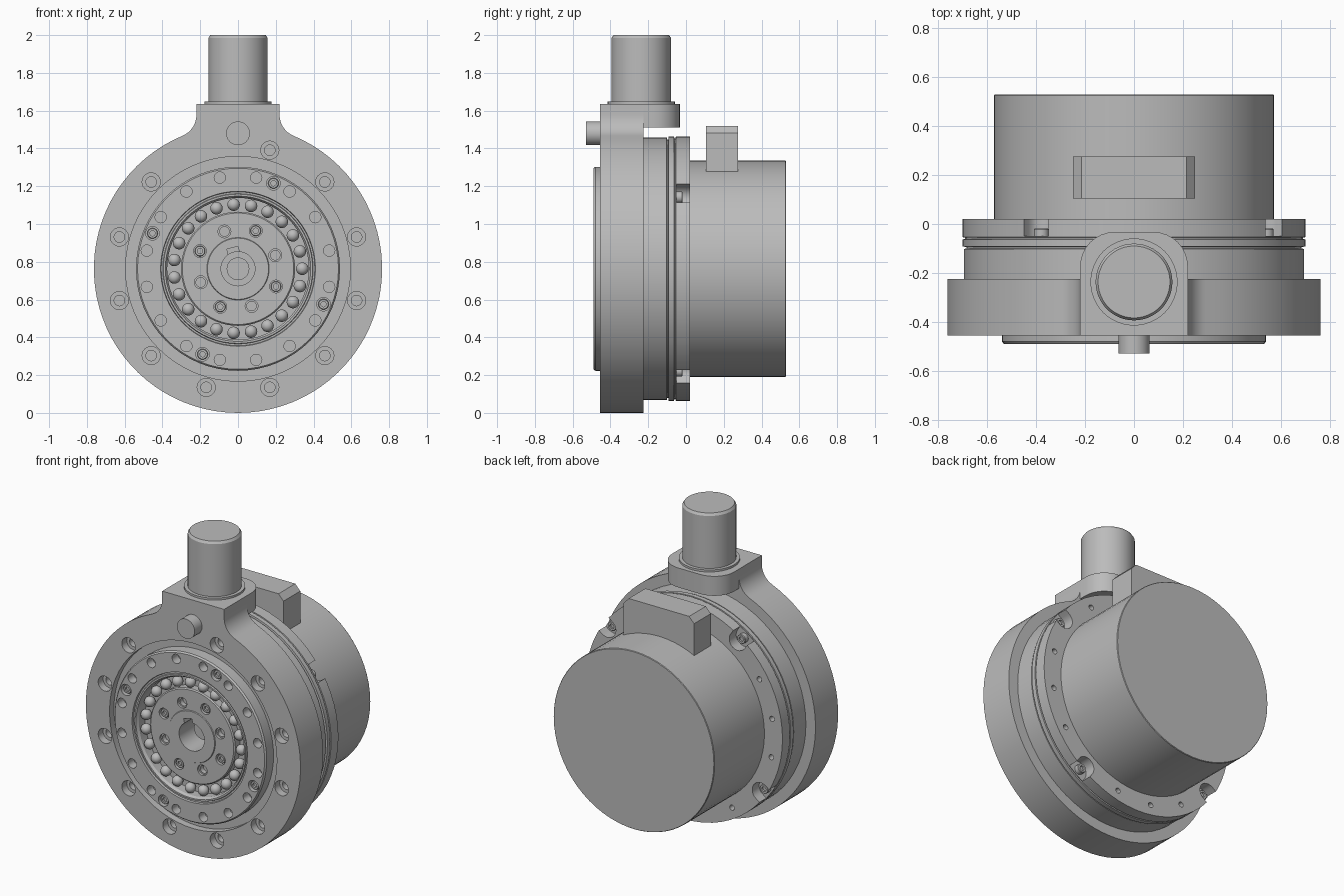
import bpy, bmesh
from math import pi, cos, sin, sqrt, atan2, radians
from mathutils import Matrix, Vector

cube = bpy.data.objects.get("Cube")
if cube:
    bpy.data.objects.remove(cube, do_unlink=True)

AXIS_Z = 0.763          # height of the main axis
COLOUR = (0.5, 0.5, 0.5, 1)
grey = bpy.data.materials.new("machined_grey")
grey.diffuse_color = COLOUR
grey.use_nodes = True
grey.node_tree.nodes["Principled BSDF"].inputs["Base Color"].default_value = COLOUR
parts = []


def polar(r, deg, y=0.0):
    a = radians(deg)
    return Vector((r * cos(a), y, AXIS_Z + r * sin(a)))


def lathe(bm, profile, at, seg=64, up=False, closed=False):
    """Revolve (radius, distance) points about y, or about z when up."""
    tmp = bmesh.new()
    vs = [tmp.verts.new((r, d, 0)) for r, d in profile]
    pairs = list(zip(vs, vs[1:])) + ([(vs[-1], vs[0])] if closed else [])
    es = [tmp.edges.new(p) for p in pairs]
    bmesh.ops.spin(tmp, geom=vs + es, cent=(0, 0, 0), axis=(0, 1, 0),
                   angle=2 * pi, steps=seg)
    bmesh.ops.remove_doubles(tmp, verts=tmp.verts, dist=1e-5)
    turn = Matrix.Rotation(pi / 2 if up else 0, 4, 'X')
    tmp.transform(Matrix.Translation(at) @ turn)
    mesh = bpy.data.meshes.new("tmp")
    tmp.to_mesh(mesh)
    tmp.free()
    bm.from_mesh(mesh)
    bpy.data.meshes.remove(mesh)


def cylinder(bm, r, y0, y1, at, seg=24):
    lathe(bm, [(0, y0), (r, y0), (r, y1), (0, y1)], at, seg)


def prism(bm, points, depth):
    """Extrude a polygon of 3D points along the vector depth."""
    face = bm.faces.new([bm.verts.new(p) for p in points])
    out = bmesh.ops.extrude_face_region(bm, geom=[face], use_keep_orig=True)
    moved = [g for g in out["geom"] if isinstance(g, bmesh.types.BMVert)]
    bmesh.ops.translate(bm, verts=moved, vec=depth)


def make(name, bm):
    bmesh.ops.recalc_face_normals(bm, faces=bm.faces)
    mesh = bpy.data.meshes.new(name)
    bm.to_mesh(mesh)
    bm.free()
    mesh.materials.append(grey)
    obj = bpy.data.objects.new(name, mesh)
    bpy.context.collection.objects.link(obj)
    parts.append(obj)
    return obj


def cut(obj, bm):
    """Subtract the closed shapes in bm from obj."""
    cutter = make("cutter", bm)
    parts.remove(cutter)
    mod = obj.modifiers.new("cut", 'BOOLEAN')
    mod.operation, mod.solver, mod.object = 'DIFFERENCE', 'EXACT', cutter
    graph = bpy.context.evaluated_depsgraph_get()
    mesh = bpy.data.meshes.new_from_object(obj.evaluated_get(graph))
    obj.modifiers.clear()
    obj.data = mesh
    bpy.data.objects.remove(cutter, do_unlink=True)


def screw(bm, at, r=0.028, facing=1):
    """Socket screw whose head top is at the given point; facing 1 is front."""
    f = facing
    lathe(bm, [(0, .012 * f), (r * .5, .012 * f), (r * .5, 0), (r * .9, 0),
               (r, .004 * f), (r, .04 * f), (0, .04 * f)], at, 18)


centre = Vector((0, 0, AXIS_Z))

# Housing: round plate blending into a square neck
R, HALF, FIL, TOP = 0.763, 0.22, 0.12, 1.635
fx = HALF + FIL
fz = sqrt((R + FIL) ** 2 - fx ** 2)
ta = atan2(fz, fx)
right = [(HALF, TOP - AXIS_Z)]
for i in range(9):
    a = pi + ta * i / 8
    right.append((fx + FIL * cos(a), fz + FIL * sin(a)))
steps = 36
for i in range(1, steps + 1):
    a = ta - (ta + pi / 2) * i / steps
    right.append((R * cos(a), R * sin(a)))
outline = right + [(-x, z) for x, z in reversed(right[:-1])]
bm = bmesh.new()
prism(bm, [(x, -.455, AXIS_Z + z) for x, z in outline], (0, .23, 0))
housing = make("housing", bm)
bm = bmesh.new()
lathe(bm, [(0, -.6), (.595, -.6), (.595, -.41), (.09, -.41), (.09, -.28), (0, -.28)], centre)
for k in range(12):
    if k != 3:
        lathe(bm, [(0, -.6), (.048, -.6), (.048, -.405), (.028, -.405), (.028, -.3), (0, -.3)],
              polar(.65, 15 + 30 * k), 24)
cut(housing, bm)

# Neck shelf reaching back under the post, with round rear corners
bm = bmesh.new()
CR, BACK = 0.14, -0.033
arc = [(HALF - CR + CR * cos(a), BACK - CR + CR * sin(a))
       for a in (pi / 2 * i / 8 for i in range(9))]
shelf = [(HALF, -.225)] + arc
shelf += [(-x, y) for x, y in reversed(shelf)]
prism(bm, [(x, y, 1.51) for x, y in shelf], (0, 0, TOP - 1.51))
make("neck_shelf", bm)

# Upright post with its collar
bm = bmesh.new()
lathe(bm, [(0, 1.6), (.178, 1.6), (.178, 1.648), (.157, 1.648), (.157, 1.985),
           (.147, 2), (0, 2)], (0, -.237, 0), 48, up=True)
make("post", bm)

# Front plug
bm = bmesh.new()
cylinder(bm, .063, -.53, -.44, (0, 0, 1.48), 32)
make("front_plug", bm)

# Output flange with a stepped inner lip
bm = bmesh.new()
lathe(bm, [(.54, -.40), (.54, -.48), (.532, -.49), (.41, -.49), (.407, -.478), (.398, -.478),
           (.395, -.486), (.385, -.486), (.375, -.47), (.375, -.40)], centre, closed=True)
flange = make("output_flange", bm)
bm = bmesh.new()
for k in range(16):
    cylinder(bm, .03, -.6, -.43, polar(.492, 11.25 + 22.5 * k), 20)
for k in range(4):
    cylinder(bm, .036, -.6, -.45, polar(.49, 67.5 + 90 * k), 20)
cut(flange, bm)

# Bearing balls in their race
bm = bmesh.new()
for k in range(23):
    spot = Matrix.Translation(polar(.34, 360 * k / 23, -.45))
    bmesh.ops.create_uvsphere(bm, u_segments=20, v_segments=12, radius=.033, matrix=spot)
make("bearing_balls", bm)

# Hub with bore, keyway and bolt circle
bm = bmesh.new()
lathe(bm, [(.09, -.40), (.09, -.47), (.162, -.47), (.165, -.465), (.295, -.465),
           (.302, -.458), (.302, -.40)], centre, closed=True)
hub = make("hub", bm)
bm = bmesh.new()
for k in range(4):
    cylinder(bm, .034, -.6, -.43, polar(.222, 65 + 90 * k), 20)
    lathe(bm, [(0, -.6), (.034, -.6), (.034, -.45), (.025, -.45), (.025, -.42), (0, -.42)],
          polar(.21, 20 + 90 * k), 20)
cut(hub, bm)
bm = bmesh.new()
spin = Matrix.Rotation(radians(-15), 4, 'Y')
prism(bm, [centre + spin @ Vector((x, -.6, z))
           for x, z in ((-.03, .05), (.03, .05), (.03, .115), (-.03, .115))], (0, .19, 0))
cut(hub, bm)
bm = bmesh.new()
cylinder(bm, .06, -.36, -.27, centre, 32)
make("inner_shaft", bm)

# Front screws
bm = bmesh.new()
for k in range(4):
    screw(bm, polar(.49, 67.5 + 90 * k, -.478))
    screw(bm, polar(.222, 65 + 90 * k, -.458))
make("front_screws", bm)

# Rear adapter: stacked rings with two grooves, open screw notches and small holes
bm = bmesh.new()
lathe(bm, [(0, -.23), (.695, -.23), (.695, -.102), (.685, -.1), (.685, -.094), (.70, -.092),
           (.70, -.063), (.69, -.061), (.69, -.056), (.70, -.054), (.70, .02), (0, .02)], centre)
adapter = make("rear_adapter", bm)
bm = bmesh.new()
screws = bmesh.new()
for k in range(16):
    deg = 35 + 22.5 * k
    if k % 4:
        cylinder(bm, .017, -.03, .1, polar(.635, deg), 16)
        continue
    turn = Matrix.Rotation(-radians(deg), 4, 'Y')
    slot = [(.8, -.06)] + [(.665 - .06 * sin(a), -.06 * cos(a))
                           for a in (pi * i / 12 for i in range(13))] + [(.8, .06)]
    prism(bm, [centre + turn @ Vector((x, -.05, z)) for x, z in slot], (0, .15, 0))
    screw(screws, polar(.66, deg, -.018), .03, -1)
cut(adapter, bm)
make("rear_screws", screws)

# Motor drum
bm = bmesh.new()
lathe(bm, [(0, 0), (.572, 0), (.572, .526), (.569, .53), (0, .53)], centre)
make("motor_drum", bm)

# Connector box with clipped top corners
bm = bmesh.new()
half = [(.25, 1.25), (.25, 1.482), (.215, 1.52)]
prism(bm, [(x, .105, z) for x, z in half + [(-x, z) for x, z in reversed(half)]], (0, .17, 0))
make("connector_box", bm)

# Smooth shading with crisp edges
bpy.ops.object.select_all(action='DESELECT')
for obj in parts:
    obj.select_set(True)
bpy.context.view_layer.objects.active = parts[0]
bpy.ops.object.shade_smooth_by_angle(angle=radians(30))
